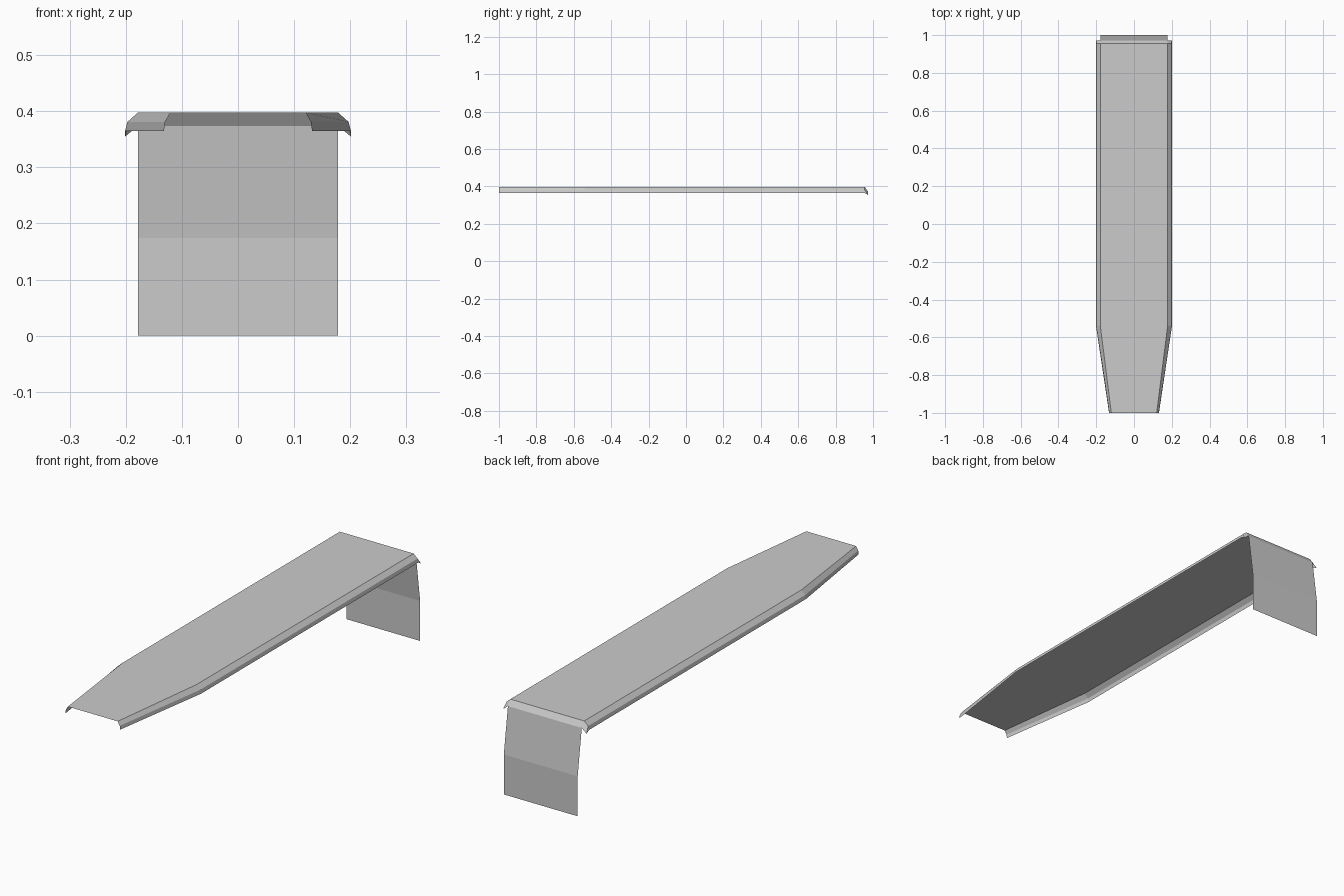
import bpy, bmesh

if "Cube" in bpy.data.objects:
    bpy.data.objects.remove(bpy.data.objects["Cube"])


def sheet(name, rows):
    """Skin a grid of rows (each listed from -x to +x) with faces."""
    bm = bmesh.new()
    grid = [[bm.verts.new(p) for p in row] for row in rows]
    for a, b in zip(grid, grid[1:]):
        for j in range(len(a) - 1):
            bm.faces.new((a[j], a[j + 1], b[j + 1], b[j]))
    bmesh.ops.remove_doubles(bm, verts=bm.verts, dist=0.0005)
    mesh = bpy.data.meshes.new(name)
    bm.to_mesh(mesh)
    bm.free()
    obj = bpy.data.objects.new(name, mesh)
    bpy.context.collection.objects.link(obj)
    return obj


def mirrored(y, half):
    """Row of points at y from half profile (x, z), mirrored across x = 0."""
    return ([(-x, y, z) for x, z in reversed(half)]
            + [(x, y, z) for x, z in half])


# Top deck: flat plate, turned-down sides, tapered front, short rear lip
full = [(0.178, 0.398), (0.197, 0.381), (0.201, 0.365)]
nose = [(0.120, 0.398), (0.130, 0.381), (0.132, 0.365)]
lip = [(0.178, 0.374), (0.201, 0.355), (0.201, 0.355)]
sheet("top_deck", [mirrored(-1.0, nose), mirrored(-0.54, full),
                   mirrored(0.955, full), mirrored(0.972, lip)])

# Rear panel: leans outwards below the lip, then drops straight to the ground
sheet("rear_panel", [mirrored(y, [(0.178, z)])
                     for y, z in ((0.972, 0.374), (1.0, 0.174), (1.0, 0.0))])
